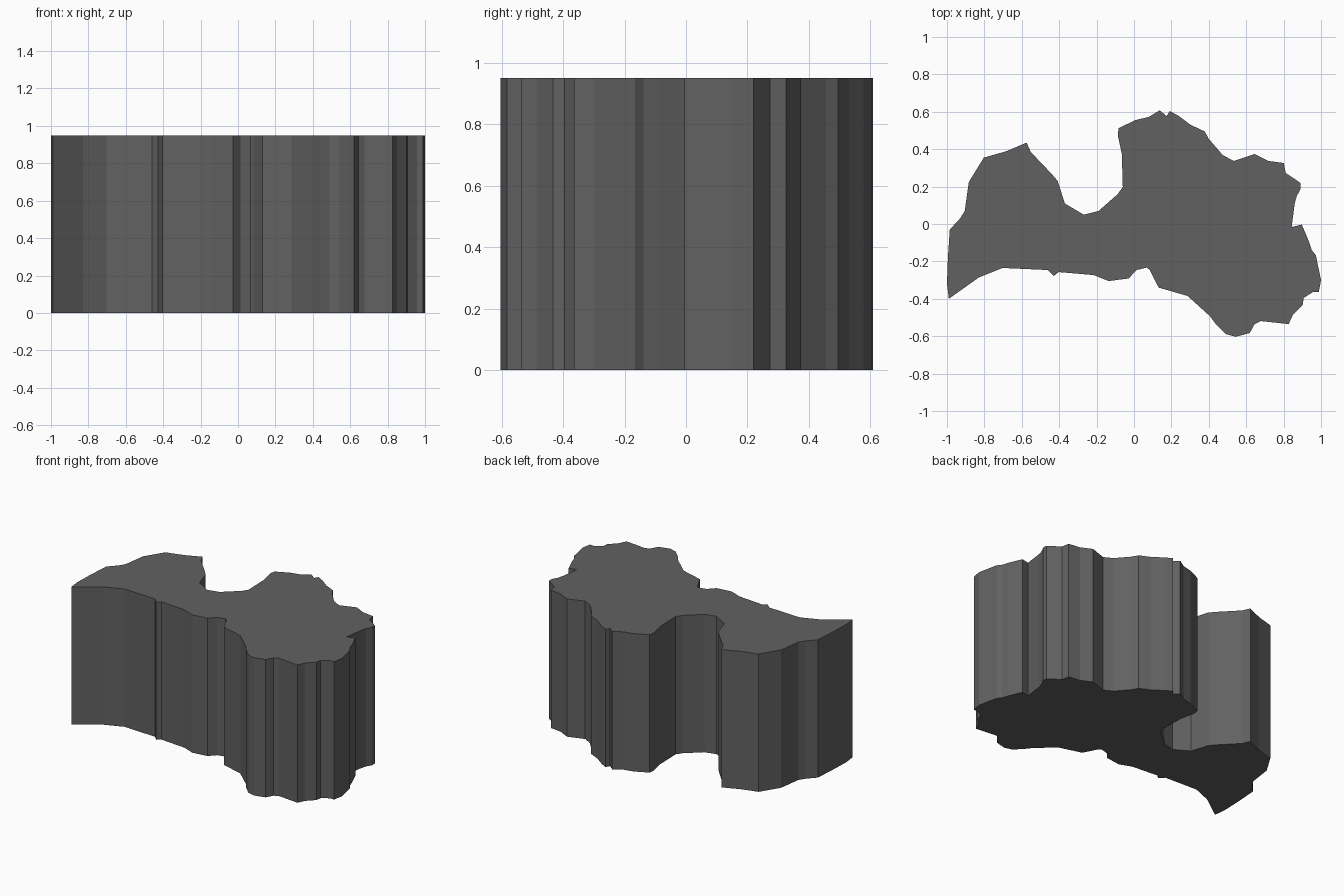
import bpy, bmesh

HEIGHT = 0.95

# Outline seen from above, clockwise from the lower left tip
outline = [
    # west edge and north-west lobe
    (-.99, -.40), (-1, -.32), (-.995, -.18), (-.985, -.03), (-.93, .03), (-.905, .07),
    (-.883, .225), (-.803, .355), (-.686, .388), (-.574, .435), (-.552, .385),
    (-.445, .273), (-.408, .23),
    # bay
    (-.37, .11), (-.269, .05), (-.189, .07), (-.087, .16), (-.06, .198), (-.065, .374),
    # north-east lobe
    (-.087, .476), (-.082, .513), (.009, .556), (.079, .572), (.137, .608), (.175, .577),
    (.191, .604), (.239, .578), (.303, .53), (.378, .495), (.4, .455), (.474, .369),
    (.533, .337), (.645, .374), (.72, .337), (.801, .326), (.811, .273), (.891, .219),
    (.891, .187), (.87, .15), (.859, .107),
    # east edge
    (.843, -.016), (.897, -.003), (.934, -.09), (.95, -.139), (.972, -.166),
    (1, -.3), (.988, -.364), (.956, -.364), (.907, -.396),
    # southern edge
    (.902, -.433), (.849, -.487), (.827, -.535), (.677, -.519), (.645, -.535), (.619, -.583),
    (.544, -.603), (.49, -.588), (.437, -.535), (.405, -.492), (.287, -.385), (.132, -.34),
    (.084, -.246), (.068, -.233), (.014, -.246), (-.028, -.291), (-.135, -.305),
    (-.216, -.273), (-.403, -.257), (-.429, -.278), (-.461, -.246), (-.702, -.235),
    (-.83, -.286),
]

# Straight-walled block raised from the outline
bm = bmesh.new()
base = bm.faces.new([bm.verts.new((x, y, 0)) for x, y in outline])
raised = bmesh.ops.extrude_face_region(bm, geom=[base], use_keep_orig=True)["geom"]
top_verts = [g for g in raised if isinstance(g, bmesh.types.BMVert)]
bmesh.ops.translate(bm, verts=top_verts, vec=(0, 0, HEIGHT))
bmesh.ops.recalc_face_normals(bm, faces=bm.faces[:])

mesh = bpy.data.meshes.new("map_block")
bm.to_mesh(mesh)
bm.free()
block = bpy.data.objects.new("map_block", mesh)
bpy.context.collection.objects.link(block)

# Dark grey finish
mat = bpy.data.materials.new("dark_grey")
mat.diffuse_color = (0.12, 0.12, 0.12, 1)
mesh.materials.append(mat)
